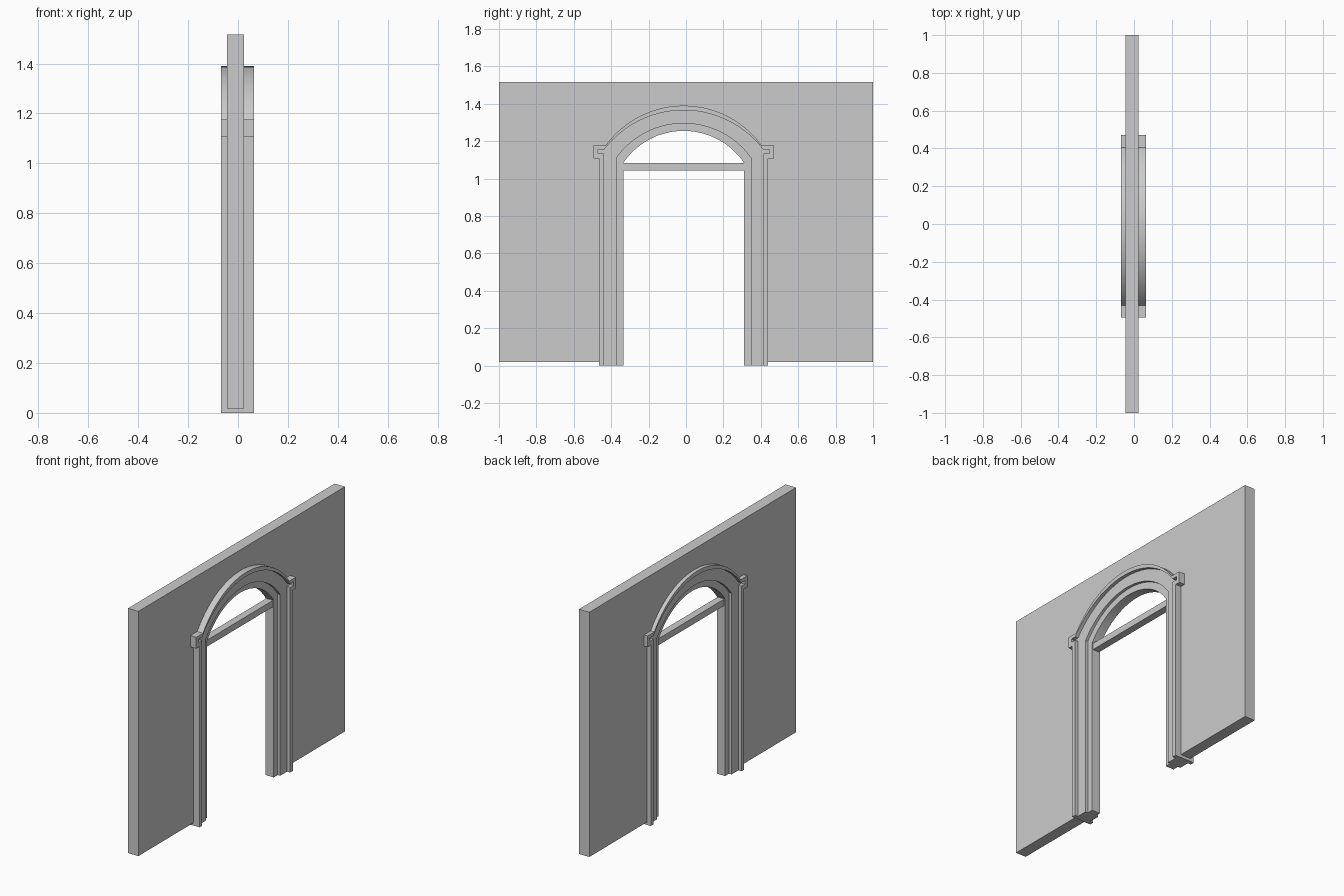
import bpy, bmesh, math

cube = bpy.data.objects.get("Cube")
if cube:
    bpy.data.objects.remove(cube)

stone = bpy.data.materials.new("grey_stone")
stone.diffuse_color = (0.6, 0.6, 0.6, 1)
stone.use_nodes = True
stone.node_tree.nodes["Principled BSDF"].inputs["Base Color"].default_value = (0.6, 0.6, 0.6, 1)

CENTRE = -0.0125   # doorway centre along y
MIDDLE = -0.0025   # trim centre along x


def arc(half, spring, top, n=28):
    """Segmental arch from the -y springing to the +y springing."""
    rise = top - spring
    r = (half * half + rise * rise) / (2 * rise)
    a = math.asin(half / r)
    angles = [a * (2 * i / n - 1) for i in range(n + 1)]
    return [(CENTRE + r * math.sin(t), top - r + r * math.cos(t)) for t in angles]


def contour(jamb, arch, base=0.0, ear=()):
    """Up one jamb, round optional ear corners, over the arch and down again."""
    side = [(jamb, base)] + list(ear)
    left = [(CENTRE - h, z) for h, z in side]
    right = [(CENTRE + h, z) for h, z in reversed(side)]
    return left + arch + right


def plate(name, outline, x0, x1):
    """Extrude a y-z outline between two x positions."""
    bm = bmesh.new()
    face = bm.faces.new([bm.verts.new((x0, y, z)) for y, z in outline])
    grown = bmesh.ops.extrude_face_region(bm, geom=[face])["geom"]
    verts = [v for v in grown if isinstance(v, bmesh.types.BMVert)]
    bmesh.ops.translate(bm, verts=verts, vec=(x1 - x0, 0, 0))
    bmesh.ops.recalc_face_normals(bm, faces=bm.faces)
    mesh = bpy.data.meshes.new(name)
    bm.to_mesh(mesh)
    bm.free()
    mesh.materials.append(stone)
    obj = bpy.data.objects.new(name, mesh)
    bpy.context.collection.objects.link(obj)
    return obj


def band(name, outer, inner, depth):
    return plate(name, outer + inner[::-1], MIDDLE - depth, MIDDLE + depth)


# Nested outlines, from the eared outer edge to the opening
outer = contour(0.452, arc(0.418, 1.176, 1.39),
                ear=[(0.452, 1.107), (0.483, 1.107), (0.483, 1.176)])
inner = contour(0.426, arc(0.425, 1.155, 1.365),
                ear=[(0.426, 1.134), (0.458, 1.134), (0.458, 1.155)])
step = contour(0.36, arc(0.36, 1.11, 1.295))
opening = contour(0.322, arc(0.322, 1.085, 1.255))

# Wall with the doorway cut through it
hole = contour(0.44, arc(0.44, 1.14, 1.378), base=0.018)
plate("wall", [(-1, 0.018), (-1, 1.517), (1, 1.517), (1, 0.018)] + hole[::-1], -0.045, 0.025)

# Stepped door surround
band("surround_outer_strip", outer, inner, 0.0665)
band("surround_panel", inner, step, 0.045)
band("surround_inner_lining", step, opening, 0.028)

# Transom bar below the fanlight
bar = [(CENTRE + s * 0.33, z) for s, z in ((-1, 1.043), (-1, 1.083), (1, 1.083), (1, 1.043))]
plate("transom_bar", bar, -0.025, 0.02)

for obj in bpy.context.collection.objects:
    obj.select_set(obj.type == 'MESH')
    if obj.type == 'MESH':
        bpy.context.view_layer.objects.active = obj
bpy.ops.object.shade_smooth_by_angle(angle=math.radians(30))
